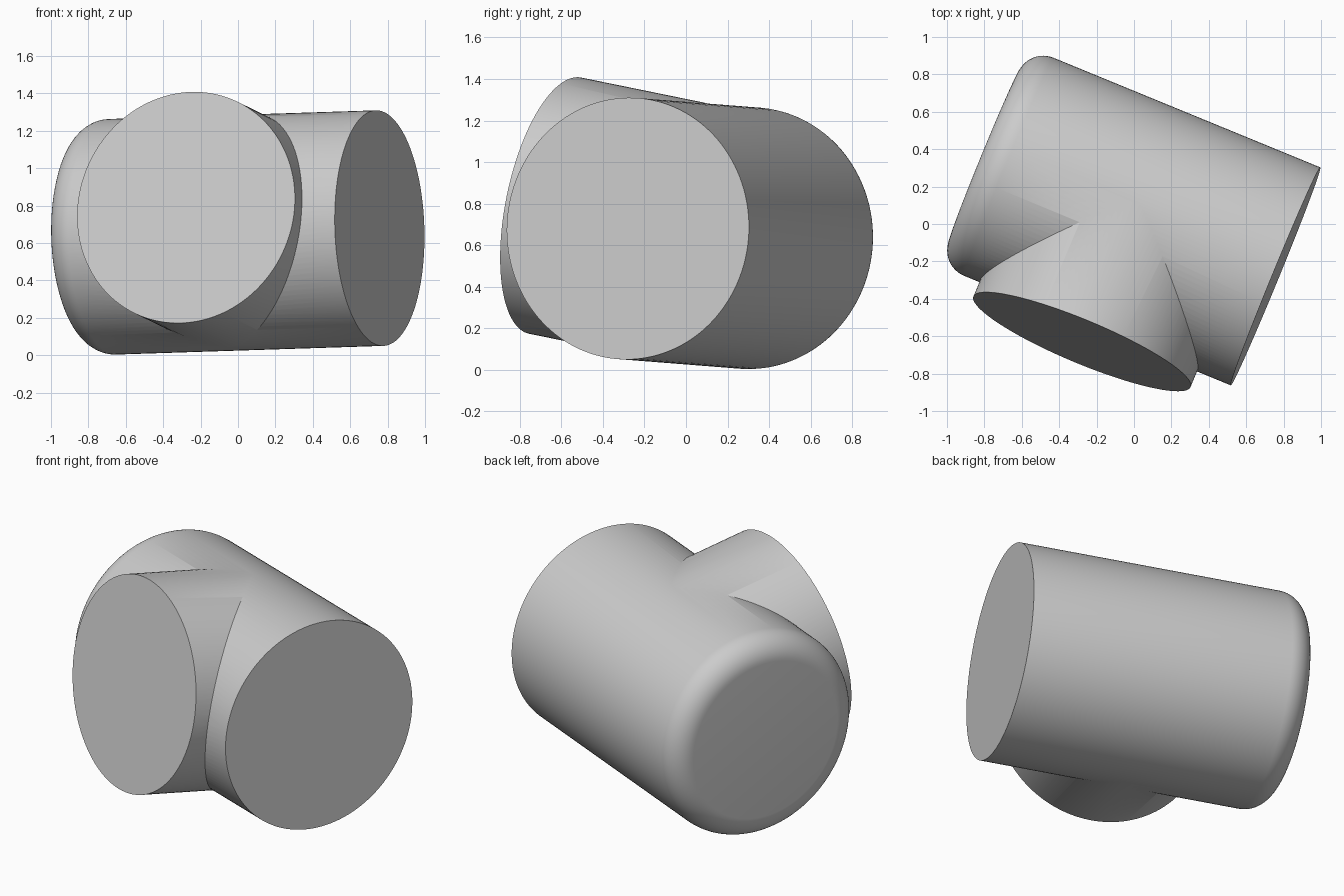
import bpy
import bmesh
from math import sin, cos, pi, radians
from mathutils import Vector, Matrix

default = bpy.data.objects.get("Cube")
if default:
    bpy.data.objects.remove(default, do_unlink=True)

RADIUS = 0.63
LENGTH = 1.687
FILLET = 0.144
SEGMENTS = 128

# Shared frame: main axis, branch axis, and their crossing point
flat_end = Vector((0.757, -0.28, 0.68))
main_axis = Vector((-0.925, 0.38, -0.03)).normalized()
branch_axis = Vector((-0.378, -0.907, 0.185))
branch_axis = (branch_axis - main_axis * branch_axis.dot(main_axis)).normalized()
crossing = flat_end + main_axis * 0.821

grey = bpy.data.materials.new("plain grey")
grey.use_nodes = True
colour = (0.6, 0.6, 0.6, 1)
grey.diffuse_color = colour
grey.node_tree.nodes["Principled BSDF"].inputs["Base Color"].default_value = colour


def turned_solid(name, profile, origin, axis, side):
    """Closed solid of revolution from (radius, distance) points along an axis."""
    bm = bmesh.new()
    rings = []
    for r, h in profile:
        rings.append([bm.verts.new((r * cos(2 * pi * i / SEGMENTS),
                                    r * sin(2 * pi * i / SEGMENTS), h))
                      for i in range(SEGMENTS)])
    for low, high in zip(rings, rings[1:]):
        for i in range(SEGMENTS):
            j = (i + 1) % SEGMENTS
            bm.faces.new((low[i], low[j], high[j], high[i]))
    bm.faces.new(rings[0][::-1])
    bm.faces.new(rings[-1])
    other = axis.cross(side)
    frame = Matrix((side, other, axis)).transposed().to_4x4()
    bm.transform(Matrix.Translation(origin) @ frame)
    mesh = bpy.data.meshes.new(name)
    bm.to_mesh(mesh)
    bm.free()
    mesh.materials.append(grey)
    obj = bpy.data.objects.new(name, mesh)
    bpy.context.collection.objects.link(obj)
    return obj


# Main cylinder: one flat end, one rounded end
STEPS = 12
rounded = [(RADIUS - FILLET + FILLET * cos(pi / 2 * k / STEPS),
            LENGTH - FILLET + FILLET * sin(pi / 2 * k / STEPS))
           for k in range(STEPS + 1)]
main = turned_solid("main_cylinder", [(RADIUS, 0)] + rounded,
                    flat_end, main_axis, branch_axis)

# Branch cylinder, just slimmer than the main one so the join is clean
slim = RADIUS - 0.001
branch = turned_solid("branch_cylinder", [(slim, 0), (slim, 0.729)],
                      crossing, branch_axis, main_axis)

# Merge both into one solid and drop the cutter
union = main.modifiers.new("join", 'BOOLEAN')
union.operation = 'UNION'
union.solver = 'EXACT'
union.object = branch
bpy.ops.object.select_all(action='DESELECT')
bpy.context.view_layer.objects.active = main
main.select_set(True)
bpy.ops.object.modifier_apply(modifier=union.name)
bpy.data.objects.remove(branch, do_unlink=True)
main.name = "tee_body"
bpy.ops.object.shade_smooth_by_angle(angle=radians(30))
